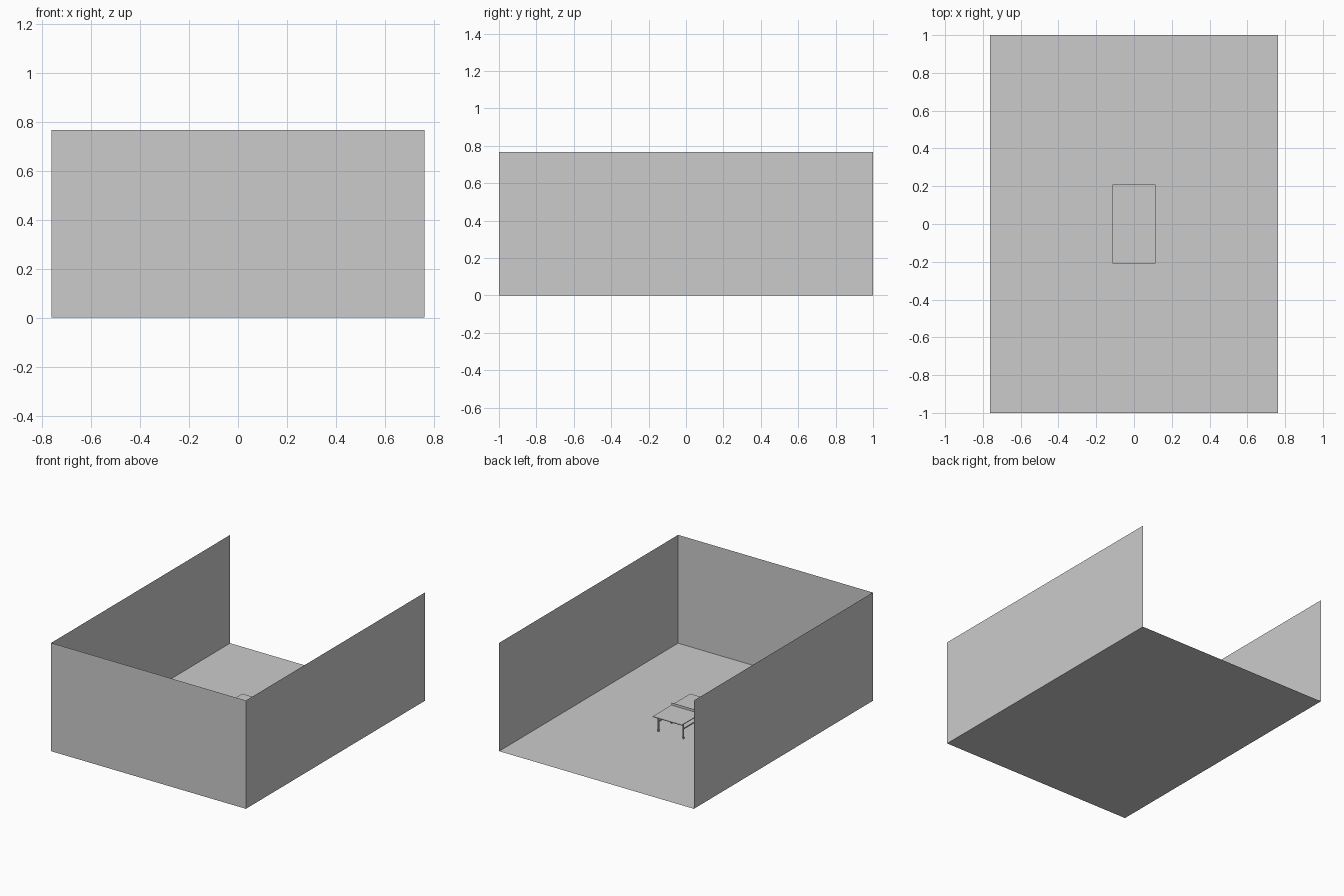
import bpy
from math import pi

if "Cube" in bpy.data.objects:
    bpy.data.objects.remove(bpy.data.objects["Cube"])

HX, HY, H = 0.762, 1.0, 0.766      # room half width, half length, wall height
TX, TY, TZ = 0.114, 0.21, 0.118    # table half width, half length, top height


def plane(name, loc, sx, sy, rot=(0, 0, 0)):
    bpy.ops.mesh.primitive_plane_add(size=1, location=loc, rotation=rot)
    o = bpy.context.object
    o.name = name
    o.scale = (sx, sy, 1)
    return o


def box(name, loc, size):
    bpy.ops.mesh.primitive_cube_add(size=1, location=loc)
    o = bpy.context.object
    o.name = name
    o.scale = size
    return o


# Room: floor and three single-sheet walls, open at the back
plane("floor", (0, 0, 0), 2 * HX, 2 * HY)
plane("front_wall", (0, -HY, H / 2), 2 * HX, H, (-pi / 2, 0, 0))
plane("left_wall", (-HX, 0, H / 2), H, 2 * HY, (0, pi / 2, 0))
plane("right_wall", (HX, 0, H / 2), H, 2 * HY, (0, -pi / 2, 0))

# Table top in two halves
for name, s in (("front", -1), ("back", 1)):
    box(name + "_table_half", (0, s * TY / 2, TZ - 0.0025), (2 * TX, TY, 0.005))

# Net across the middle
box("net", (0, 0, TZ + 0.008), (2 * TX, 0.002, 0.018))

# Legs with round feet, joined by side rails
LX = 0.097
for sx in (-1, 1):
    for sy in (-1, 1):
        for y in (0.168, 0.02):
            box("leg", (sx * LX, sy * y, 0.060), (0.008, 0.008, 0.108))
            bpy.ops.mesh.primitive_cylinder_add(
                vertices=16, radius=0.007, depth=0.008,
                location=(sx * LX, sy * y, 0.007), rotation=(0, pi / 2, 0))
            foot = bpy.context.object
            foot.name = "foot_wheel"
            bpy.ops.object.shade_smooth_by_angle()
        box("side_rail", (sx * LX, sy * 0.094, 0.07), (0.006, 0.148, 0.006))
